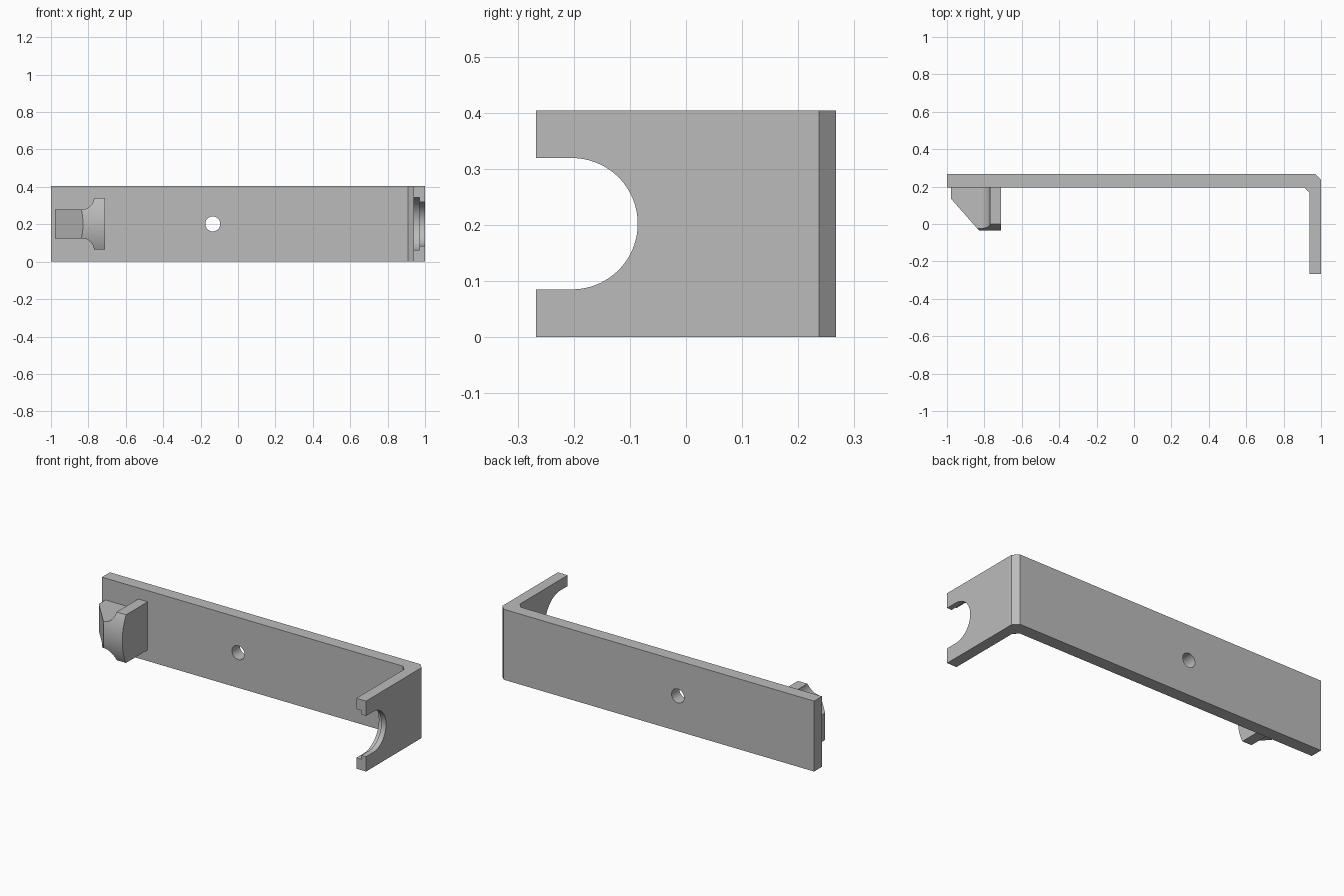
import bpy, bmesh
from math import sin, cos, pi
from mathutils import Vector

if "Cube" in bpy.data.objects:
    bpy.data.objects.remove(bpy.data.objects["Cube"])

grey = bpy.data.materials.new("plain_grey")
grey.use_nodes = True
grey.diffuse_color = (0.5, 0.5, 0.5, 1)
grey.node_tree.nodes["Principled BSDF"].inputs["Base Color"].default_value = (0.5, 0.5, 0.5, 1)

MID = 0.202       # middle height of the bracket
HEIGHT = 2 * MID
BACK, WALL = 0.267, 0.195   # rear and front of the long plate


def prism(name, points, axis, start, end):
    """Extrude a 2D outline along x, y or z (outline uses the other two axes in order)."""
    i = "xyz".index(axis)

    def place(p, t):
        c = list(p)
        c.insert(i, t)
        return c

    bm = bmesh.new()
    face = bm.faces.new([bm.verts.new(place(p, start)) for p in points])
    out = bmesh.ops.extrude_face_region(bm, geom=[face])
    move = Vector((0, 0, 0))
    move[i] = end - start
    bmesh.ops.translate(bm, vec=move, verts=[g for g in out["geom"] if isinstance(g, bmesh.types.BMVert)])
    bmesh.ops.recalc_face_normals(bm, faces=bm.faces)
    mesh = bpy.data.meshes.new(name)
    bm.to_mesh(mesh)
    bm.free()
    mesh.materials.append(grey)
    ob = bpy.data.objects.new(name, mesh)
    bpy.context.collection.objects.link(ob)
    return ob


def arc(cx, cy, r, a0, a1, n):
    return [(cx + r * cos(a0 + (a1 - a0) * k / n), cy + r * sin(a0 + (a1 - a0) * k / n))
            for k in range(n + 1)]


def combine(ob, tool, operation):
    """Apply a boolean and drop its helper."""
    mod = ob.modifiers.new("boolean", "BOOLEAN")
    mod.operation, mod.solver, mod.object = operation, "EXACT", tool
    bpy.context.view_layer.objects.active = ob
    bpy.ops.object.modifier_apply(modifier=mod.name)
    bpy.data.objects.remove(tool)


def slot(r, x0, x1):
    """Round-ended slot open toward the front."""
    outline = arc(-0.203, MID, r, -pi / 2, pi / 2, 48) + [(-0.4, MID + r), (-0.4, MID - r)]
    return prism("slot_cutter", outline, "x", x0, x1)


# Bent plate with chamfered corner
bracket = prism("bracket", [(-1, BACK), (0.97, BACK), (1, 0.237), (1, -BACK), (0.938, -BACK),
                            (0.938, 0.167), (0.91, WALL), (-1, WALL)], "z", 0, HEIGHT)

# Screw hole, stepped slot in the short arm
hole = prism("hole_cutter", arc(-0.135, MID, 0.04, 0, 2 * pi * 39 / 40, 39), "y", 0.1, 0.4)
combine(bracket, hole, "DIFFERENCE")
combine(bracket, slot(0.117, 0.85, 1.1), "DIFFERENCE")
combine(bracket, slot(0.14, 0.85, 0.97), "DIFFERENCE")

# Hook: narrow stem flaring through a concave fillet into a wide flange
upper = [(-0.978, 0.077)] + arc(-0.835, 0.142, 0.065, -pi / 2, 0, 16) + [(-0.77, 0.138), (-0.71, 0.138)]
upper[-3] = (-0.7705, 0.136)
outline = [(x, MID + z) for x, z in upper] + [(x, MID - z) for x, z in reversed(upper)]
hook = prism("hook", outline, "y", -0.1, WALL + 0.005)

# Bowed front of the hook
bow = prism("bow_cutter", arc(0.262, MID, 0.297, 0, 2 * pi * 127 / 128, 127), "x", -1.2, -0.5)
combine(hook, bow, "INTERSECT")

# Sloped lead-in on the hook's outer side
ramp = prism("ramp_cutter", [(-1.088, 0.26), (-0.978, 0.135), (-0.8, -0.0675), (-0.8, -0.3), (-1.2, -0.3)],
             "z", -0.2, 0.6)
combine(hook, ramp, "DIFFERENCE")

# Smooth curved walls, keep edges crisp
for ob in (bracket, hook):
    bpy.ops.object.select_all(action="DESELECT")
    ob.select_set(True)
    bpy.context.view_layer.objects.active = ob
    bpy.ops.object.shade_smooth_by_angle(angle=pi / 9)
